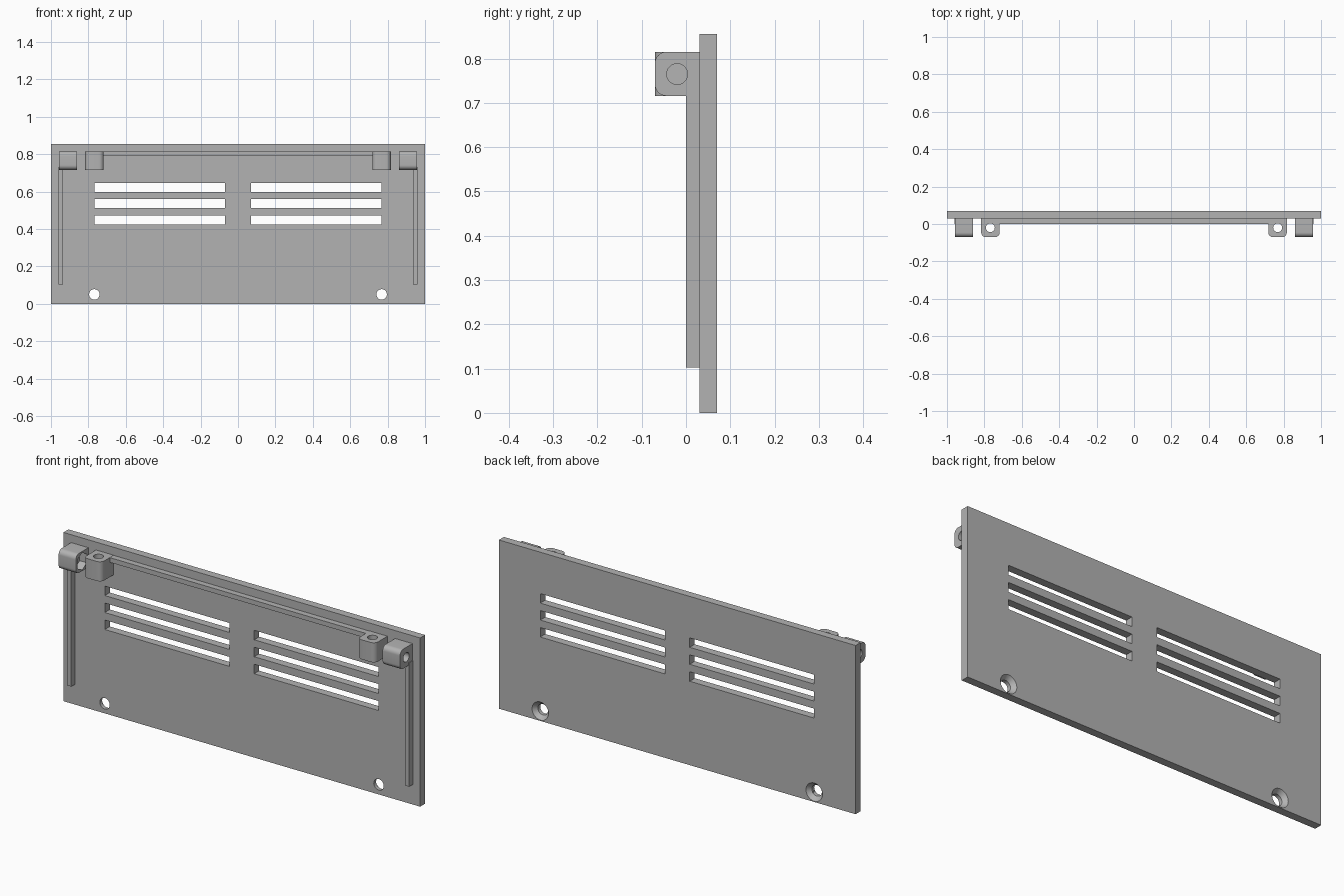
import bpy
import bmesh
import math
from mathutils import Matrix, Vector

cube = bpy.data.objects.get("Cube")
if cube:
    bpy.data.objects.remove(cube, do_unlink=True)

gray = bpy.data.materials.new("plain gray")
gray.use_nodes = True
gray.diffuse_color = (0.45, 0.45, 0.45, 1)
gray.node_tree.nodes["Principled BSDF"].inputs["Base Color"].default_value = (0.45, 0.45, 0.45, 1)


def finish(name, bm):
    mesh = bpy.data.meshes.new(name)
    bmesh.ops.recalc_face_normals(bm, faces=bm.faces)
    bm.to_mesh(mesh)
    bm.free()
    mesh.materials.append(gray)
    obj = bpy.data.objects.new(name, mesh)
    bpy.context.collection.objects.link(obj)
    return obj


def box(name, x, y, z, round_axis=None):
    """Box from ranges; round_axis rounds the two front edges along that axis."""
    bm = bmesh.new()
    size = Vector((abs(x[1] - x[0]), y[1] - y[0], z[1] - z[0]))
    mid = Vector((sum(x), sum(y), sum(z))) / 2
    bmesh.ops.create_cube(bm, size=1, matrix=Matrix.Translation(mid) @ Matrix.Diagonal((*size, 1)))
    if round_axis is not None:
        edges = [e for e in bm.edges
                 if all(v.co.y < mid.y for v in e.verts)
                 and abs((e.verts[0].co - e.verts[1].co)[round_axis]) > 0.01]
        bmesh.ops.bevel(bm, geom=edges, offset=0.025, segments=8, profile=0.5, affect='EDGES')
    return finish(name, bm)


def rod(name, start, end, r1, r2, sides=40):
    """Cylinder, cone or hexagonal prism between two points."""
    start, end = Vector(start), Vector(end)
    axis = end - start
    turn = axis.to_track_quat('Z', 'Y').to_matrix().to_4x4()
    bm = bmesh.new()
    bmesh.ops.create_cone(bm, cap_ends=True, segments=sides, radius1=r1, radius2=r2,
                          depth=axis.length, matrix=Matrix.Translation((start + end) / 2) @ turn)
    return finish(name, bm)


def cut(obj, cutters):
    bpy.context.view_layer.objects.active = obj
    for c in cutters:
        c.hide_render = True
        mod = obj.modifiers.new("cut", 'BOOLEAN')
        mod.operation = 'DIFFERENCE'
        mod.solver = 'EXACT'
        mod.object = c
        bpy.ops.object.modifier_apply(modifier=mod.name)
        bpy.data.objects.remove(c, do_unlink=True)


def smooth(obj):
    bpy.ops.object.select_all(action='DESELECT')
    obj.select_set(True)
    bpy.context.view_layer.objects.active = obj
    bpy.ops.object.shade_smooth_by_angle(angle=math.radians(30))


# Panel with vent slots and countersunk screw holes
panel = box("panel", (-1, 1), (0.03, 0.07), (0, 0.855))
cutters = []
for s in (-1, 1):
    for i in range(3):
        z = 0.425 + 0.086 * i
        cutters.append(box("slot_cutter", (s * 0.07, s * 0.768), (0, 0.1), (z, z + 0.048)))
    x = s * 0.768
    cutters.append(rod("hole_cutter", (x, 0, 0.05), (x, 0.1, 0.05), 0.028, 0.028))
    cutters.append(rod("sink_cutter", (x, 0.049, 0.05), (x, 0.071, 0.05), 0.028, 0.047))
cut(panel, cutters)
smooth(panel)

# Top stiffening rib
box("top_rib", (-0.73, 0.73), (0, 0.032), (0.79, 0.814))

for s, side in ((-1, "right"), (1, "left")):
    # Side stiffening rib
    box(side + "_rib", (s * 0.935, s * 0.96), (0, 0.032), (0.102, 0.73))

    # Outer lug: sideways screw hole with a nut pocket on its inner face
    lug = box(side + "_outer_lug", (s * 0.86, s * 0.957), (-0.07, 0.032), (0.716, 0.815), 0)
    cut(lug, [
        rod("hole_cutter", (s * 0.8, -0.02, 0.765), (s, -0.02, 0.765), 0.0235, 0.0235),
        rod("pocket_cutter", (s * 0.84, -0.02, 0.765), (s * 0.9, -0.02, 0.765), 0.044, 0.044, 6),
    ])
    smooth(lug)

    # Inner lug: upright screw hole with a nut pocket underneath
    lug = box(side + "_inner_lug", (s * 0.718, s * 0.817), (-0.07, 0.032), (0.716, 0.815), 2)
    x = s * 0.768
    cut(lug, [
        rod("hole_cutter", (x, -0.02, 0.6), (x, -0.02, 0.9), 0.0235, 0.0235),
        rod("pocket_cutter", (x, -0.02, 0.69), (x, -0.02, 0.755), 0.044, 0.044, 6),
    ])
    smooth(lug)
